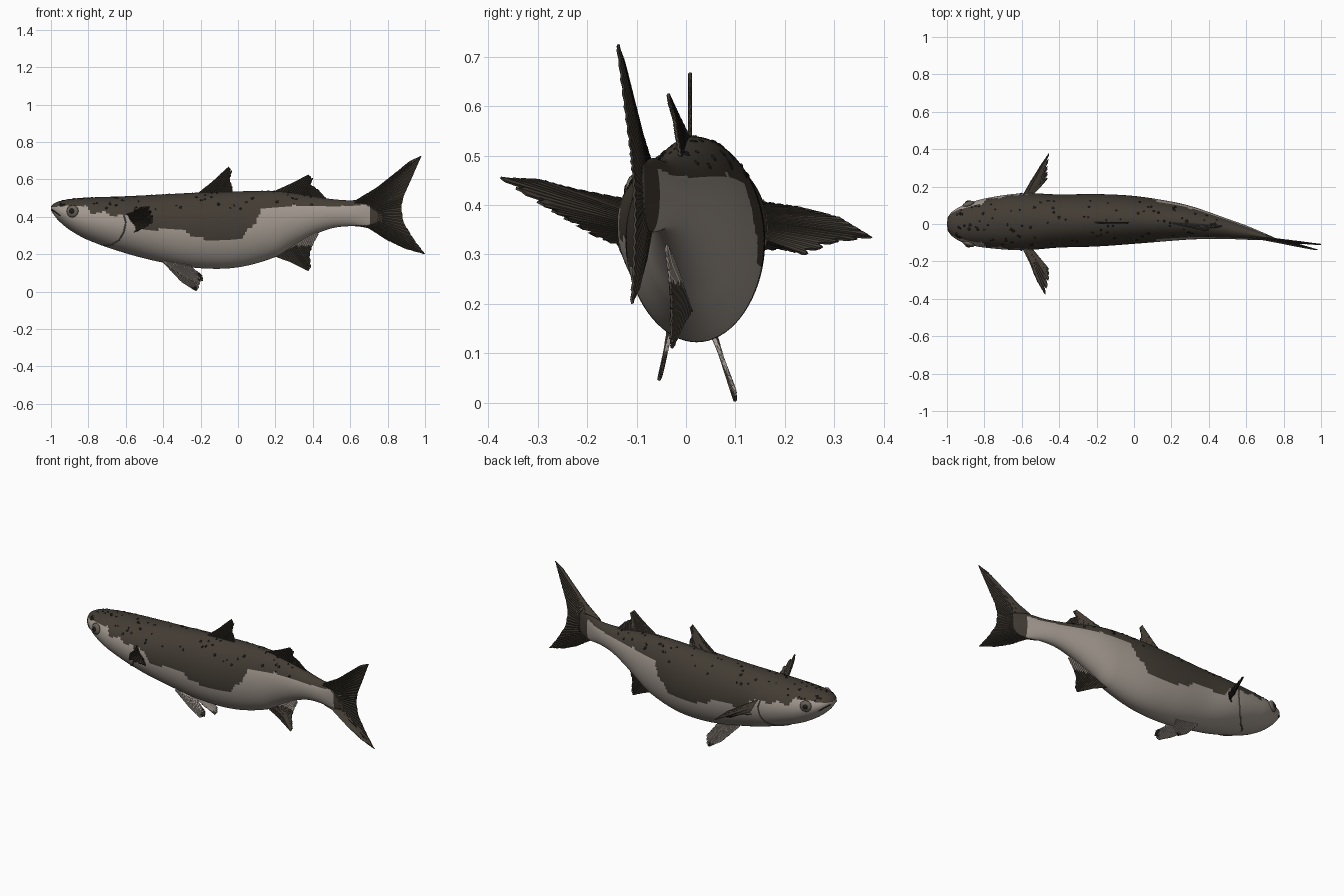
import bpy, bmesh, math, random
from mathutils import Vector

cube = bpy.data.objects.get("Cube")
if cube:
    bpy.data.objects.remove(cube, do_unlink=True)
random.seed(4)


def material(name, color):
    mat = bpy.data.materials.new(name)
    mat.use_nodes = True
    mat.diffuse_color = (*color, 1)
    bsdf = next(n for n in mat.node_tree.nodes if n.type == "BSDF_PRINCIPLED")
    bsdf.inputs["Base Color"].default_value = (*color, 1)
    bsdf.inputs["Roughness"].default_value = 0.7
    return mat


BACK = material("dark olive back", (0.055, 0.045, 0.034))
BELLY = material("pale belly", (0.36, 0.315, 0.275))
BLACK = material("black speckle", (0.014, 0.012, 0.01))
GREY = material("brown grey iris", (0.14, 0.12, 0.1))


def make_object(name, bm, mats, smooth=True):
    mesh = bpy.data.meshes.new(name)
    bm.to_mesh(mesh)
    bm.free()
    for mat in mats:
        mesh.materials.append(mat)
    obj = bpy.data.objects.new(name, mesh)
    bpy.context.collection.objects.link(obj)
    for poly in mesh.polygons:
        poly.use_smooth = smooth
    return obj


def lerp_table(table, x):
    """Straight interpolation of the rows of a table keyed by first column."""
    for a, b in zip(table, table[1:]):
        if x <= b[0]:
            t = max(0, (x - a[0]) / (b[0] - a[0]))
            return [p + (q - p) * t for p, q in zip(a, b)]
    return list(table[-1])


def smooth_table(table, x):
    """Cubic interpolation of the rows of a table keyed by first column."""
    last = len(table) - 1
    i = next((k for k in range(last) if x <= table[k + 1][0]), last - 1)
    a, b = table[i], table[i + 1]
    before, after = table[max(i - 1, 0)], table[min(i + 2, last)]
    h = b[0] - a[0]
    t = (x - a[0]) / h
    out = []
    for k in range(len(a)):
        m0 = (b[k] - before[k]) / (b[0] - before[0]) * h
        m1 = (after[k] - a[k]) / (after[0] - a[0]) * h
        out.append((2*t**3 - 3*t**2 + 1) * a[k] + (t**3 - 2*t**2 + t) * m0
                   + (3*t**2 - 2*t**3) * b[k] + (t**3 - t**2) * m1)
    return out


# Body stations: x, top, bottom, centre y, half width
STATIONS = [
    (-1, .455, .435, 0, .012), (-.99, .467, .418, 0, .04),
    (-.96, .482, .38, 0, .075), (-.9, .495, .33, 0, .105),
    (-.8, .503, .275, .005, .131), (-.6, .51, .205, .012, .152),
    (-.4, .52, .155, .016, .142), (-.2, .53, .125, .02, .14),
    (0, .536, .13, .022, .128), (.2, .538, .185, .015, .105),
    (.3, .527, .245, .007, .09), (.4, .51, .3, -.008, .072),
    (.5, .495, .338, -.026, .054), (.6, .488, .35, -.046, .038),
    (.7, .495, .345, -.068, .018), (.78, .48, .36, -.088, .002)]

# Lower edge of the dark back along the flank: x, z
EDGE = [(-1, .452), (-.93, .458), (-.81, .46), (-.78, .41), (-.72, .43),
        (-.68, .405), (-.6, .41), (-.54, .39), (-.5, .33), (-.3, .335),
        (-.24, .29), (-.15, .28), (.02, .28), (.04, .32), (.09, .36),
        (.13, .45), (.3, .462), (.5, .455), (.65, .462), (.7, .475)]


def surface(x, angle):
    _, top, bottom, yc, half = smooth_table(STATIONS, x)
    return Vector((x, yc + half * math.cos(angle),
                   (top + bottom) / 2 + (top - bottom) / 2 * math.sin(angle)))


def flank(x, z, side):
    """Point on the flank at a given x and z; side is -1 or +1 in y."""
    _, top, bottom, _, _ = smooth_table(STATIONS, x)
    s = (2 * z - top - bottom) / (top - bottom)
    angle = math.asin(max(-1, min(1, s)))
    return surface(x, angle if side > 0 else math.pi - angle)


def surface_normal(x, angle):
    d = 0.004
    along = surface(x + d, angle) - surface(x - d, angle)
    around = surface(x, angle + d) - surface(x, angle - d)
    return around.cross(along).normalized()


# Body: lofted rings, packed closer at the snout
RINGS, SIDES = 170, 72
bm = bmesh.new()
rings = []
for i in range(RINGS + 1):
    t = i / RINGS
    x = -1 + 1.78 * (t if t > .1 else t * t / .1 * .5 + t * .5)
    rings.append([bm.verts.new(surface(x, math.tau * k / SIDES)) for k in range(SIDES)])
for a, b in zip(rings, rings[1:]):
    for k in range(SIDES):
        n = (k + 1) % SIDES
        face = bm.faces.new((a[k], a[n], b[n], b[k]))
        c = face.calc_center_median()
        pale = c.z < lerp_table(EDGE, c.x)[1] and c.x < .705
        face.material_index = 1 if pale else 0
bm.faces.new(rings[0]).material_index = 1
bm.faces.new(rings[-1])
bmesh.ops.recalc_face_normals(bm, faces=bm.faces)
make_object("body", bm, [BACK, BELLY])


def along(points, t):
    f = t * (len(points) - 1)
    i = min(int(f), len(points) - 2)
    return Vector(points[i]).lerp(Vector(points[i + 1]), f - i)


def fin(name, root, rim, pale=lambda c: False, rays=8, jag=.07):
    """Ridged fin: rays fan from the root line out to the ragged rim."""
    count, steps = rays * (len(rim) - 1), 8
    middle = along(root, .5)
    normal = (Vector(root[-1]) - Vector(root[0])).cross(along(rim, .5) - middle).normalized()
    bm = bmesh.new()
    grid = []
    for i in range(count + 1):
        t = i / count
        start, end = along(root, t), along(rim, t)
        if t > .45 and i % 4 == 2:
            end = end.lerp(start, jag)
        ridge = normal * (.0015 if i % 2 else -.0015)
        grid.append([bm.verts.new(start.lerp(end, j / steps) + ridge) for j in range(steps + 1)])
    for a, b in zip(grid, grid[1:]):
        for j in range(steps):
            face = bm.faces.new((a[j], a[j + 1], b[j + 1], b[j]))
            face.material_index = 1 if pale(face.calc_center_median()) else 0
    obj = make_object(name, bm, [BACK, BELLY], smooth=False)
    solid = obj.modifiers.new("thickness", "SOLIDIFY")
    solid.thickness = .005
    solid.offset = 0


def upright(points, y, slope=0, lean=0):
    """Place x, z points on a slanted upright sheet."""
    return [(x, y + slope * x + lean * z, z) for x, z in points]


# Tail fin
sheet = dict(y=.052, slope=-.15, lean=-.06)
fin("tail_fin", upright([(.62, .475), (.68, .42), (.62, .365)], **sheet),
    upright([(.63, .488), (.75, .56), (.85, .64), (.92, .697), (.98, .725), (.93, .61),
             (.885, .51), (.873, .45), (.885, .37), (.94, .28), (1, .2),
             (.9, .228), (.8, .275), (.7, .34), (.63, .352)], **sheet), jag=.015)

# Back fins
fin("front_dorsal_fin", upright([(-.21, .515), (-.03, .515)], .008),
    upright([(-.21, .53), (-.14, .585), (-.05, .668), (-.032, .645),
             (-.045, .6), (-.03, .56), (-.03, .53)], .008))
sheet = dict(y=.17, slope=-.1, lean=-.27)
fin("rear_dorsal_fin", upright([(.2, .52), (.46, .49)], **sheet),
    upright([(.2, .54), (.3, .585), (.375, .625), (.4, .605),
             (.385, .575), (.43, .545), (.47, .5)], **sheet))

# Anal fin, pale near its root
fin("anal_fin", upright([(.19, .21), (.3, .265), (.42, .325)], .055, -.22),
    upright([(.19, .19), (.28, .158), (.375, .11), (.39, .13),
             (.383, .2), (.4, .25), (.43, .305)], .055, -.22),
    pale=lambda c: c.z > .245 - .3 * max(0, .3 - c.x))

# Pectoral fins, held at slightly different heights
fin("pectoral_fin_right", [(-.6, -.11, .41), (-.56, -.11, .32)],
    [(-.59, -.14, .415), (-.54, -.24, .435), (-.52, -.3, .452), (-.475, -.376, .455),
     (-.455, -.29, .4), (-.457, -.24, .37), (-.5, -.19, .34), (-.56, -.13, .315)], jag=.12)
fin("pectoral_fin_left", [(-.6, .13, .41), (-.57, .13, .315)],
    [(-.59, .16, .405), (-.55, .23, .395), (-.5, .31, .375), (-.455, .376, .335),
     (-.465, .3, .325), (-.465, .24, .3), (-.5, .2, .31), (-.57, .15, .31)], jag=.12)

# Pelvic fins, pale with dark tips
fin("pelvic_fin_right", [(-.4, -.03, .17), (-.25, -.03, .14)],
    [(-.4, -.035, .155), (-.3, -.045, .085), (-.22, -.055, .045), (-.188, -.05, .058),
     (-.19, -.045, .085), (-.25, -.035, .13)], pale=lambda c: c.x < -.212)
fin("pelvic_fin_left", [(-.4, .05, .17), (-.25, .05, .14)],
    [(-.4, .055, .155), (-.3, .085, .05), (-.225, .1, 0.003), (-.21, .1, .02),
     (-.2, .085, .06), (-.25, .06, .13)], pale=lambda c: c.z > .022)


def dot(bm, place, normal, radius, thick):
    """Flattened ball lying on the skin."""
    turn = normal.to_track_quat("Z", "Y")
    made = bmesh.ops.create_uvsphere(bm, u_segments=12, v_segments=6, radius=1)
    for v in made["verts"]:
        v.co = place + turn @ Vector((v.co.x * radius, v.co.y * radius, v.co.z * thick))


def line(name, points, radius, mat):
    curve = bpy.data.curves.new(name, "CURVE")
    curve.dimensions = "3D"
    curve.bevel_depth = radius
    spline = curve.splines.new("POLY")
    spline.points.add(len(points) - 1)
    for p, co in zip(spline.points, points):
        p.co = (*co, 1)
    curve.materials.append(mat)
    bpy.context.collection.objects.link(bpy.data.objects.new(name, curve))


# Eyes, gill slits and mouth corners on both flanks
GILL = [(-.61, .41), (-.6, .37), (-.61, .32), (-.635, .275), (-.68, .25), (-.73, .25)]
MOUTH = [(-.995, .437), (-.975, .425), (-.95, .405)]
for side, word in ((-1, "right"), (1, "left")):
    eye = flank(-.885, .43, side)
    out = Vector((-.35, side, .1)).normalized()
    for part, radius, thick, mat in (("iris", .034, .014, GREY), ("pupil", .022, .019, BLACK)):
        bm = bmesh.new()
        dot(bm, eye, out, radius, thick)
        make_object(f"{part}_{word}", bm, [mat])
    for part, path, mat in (("gill_slit", GILL, GREY), ("mouth_corner", MOUTH, BLACK)):
        points = [along([(*p, 0) for p in path], k / 20) for k in range(21)]
        line(f"{part}_{word}", [flank(p.x, p.y, side) for p in points], .0035, mat)

# Speckles scattered over the back
bm = bmesh.new()
for _ in range(110):
    x = -.95 + 1.4 * random.random() ** 1.4
    angle = math.pi * random.uniform(.17, .83)
    dot(bm, surface(x, angle), surface_normal(x, angle), random.uniform(.004, .009), .0025)
make_object("back_speckles", bm, [BLACK])
